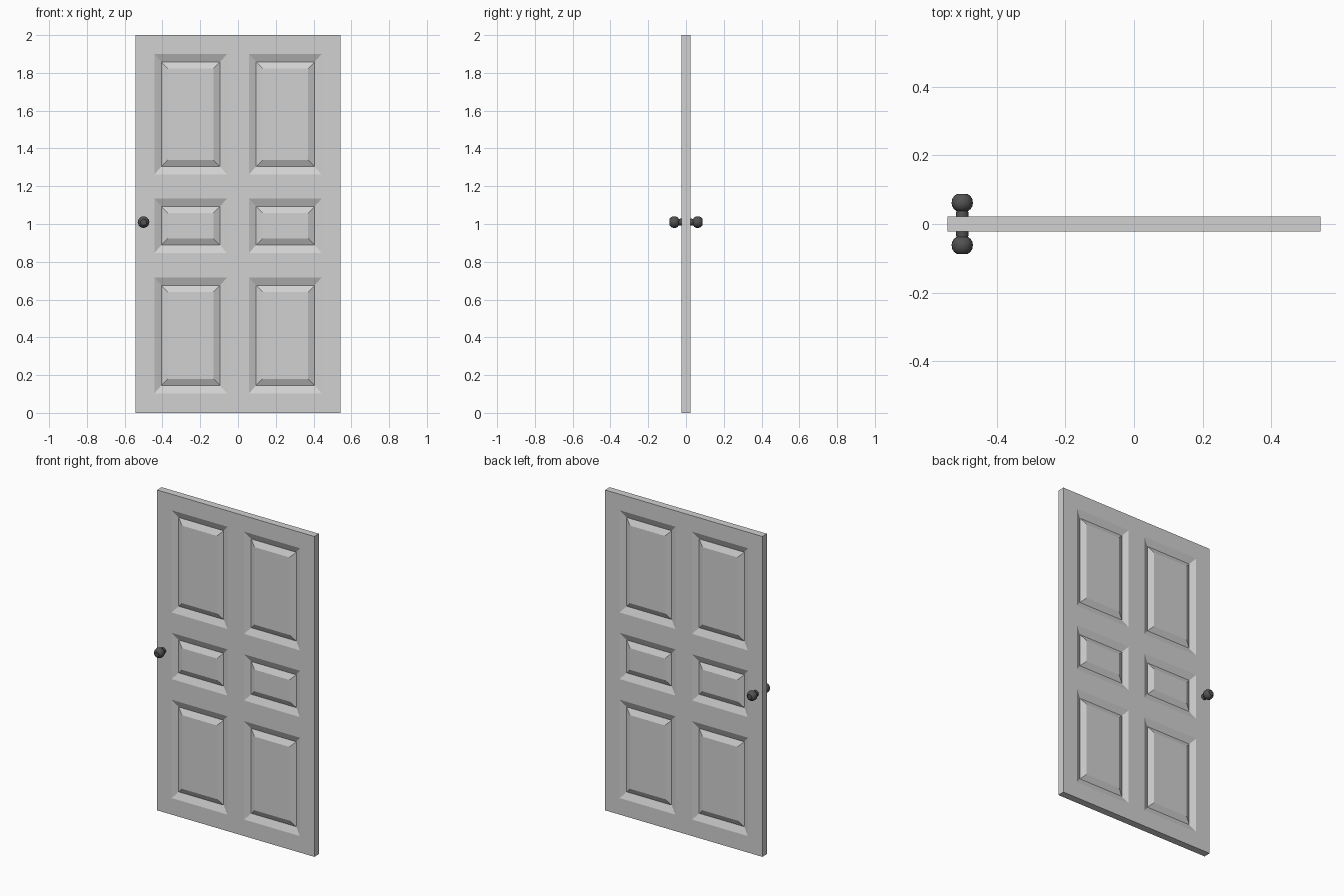
import bpy, bmesh, math
from mathutils import Matrix

if "Cube" in bpy.data.objects:
    bpy.data.objects.remove(bpy.data.objects["Cube"])


def material(name, v):
    m = bpy.data.materials.new(name)
    m.diffuse_color = (v, v, v, 1)
    m.use_nodes = True
    m.node_tree.nodes["Principled BSDF"].inputs["Base Color"].default_value = m.diffuse_color
    return m


def finish(bm, name, mat):
    bmesh.ops.recalc_face_normals(bm, faces=bm.faces[:])
    me = bpy.data.meshes.new(name)
    bm.to_mesh(me)
    bm.free()
    me.materials.append(mat)
    ob = bpy.data.objects.new(name, me)
    bpy.context.collection.objects.link(ob)
    return ob


door_grey = material("light grey", 0.64)
knob_grey = material("dark grey", 0.085)

# Door slab: stiles, rails and six raised panels on both faces
HALF = 0.0225
DEPTH = 0.0175
XS = [-0.543, -0.443, -0.058, 0.058, 0.443, 0.543]
ZS = [0, 0.103, 0.717, 0.846, 1.135, 1.262, 1.9, 2]
# panel rings: inset in x, inset in z, depth below the face
RINGS = [(0, 0, 0), (0.037, 0.042, DEPTH), (0.072, 0.077, 0)]

bm = bmesh.new()
for side in (-1, 1):
    def rect(x0, x1, z0, z1, ring):
        ix, iz, d = ring
        y = side * (HALF - d)
        return [bm.verts.new((x, y, z)) for x, z in
                ((x0 + ix, z0 + iz), (x1 - ix, z0 + iz),
                 (x1 - ix, z1 - iz), (x0 + ix, z1 - iz))]

    for i in range(len(XS) - 1):
        for j in range(len(ZS) - 1):
            cell = (XS[i], XS[i + 1], ZS[j], ZS[j + 1])
            if i % 2 and j % 2:
                loops = [rect(*cell, r) for r in RINGS]
                for a, b in zip(loops, loops[1:]):
                    for k in range(4):
                        n = (k + 1) % 4
                        bm.faces.new((a[k], a[n], b[n], b[k]))
                bm.faces.new(loops[-1])
            else:
                bm.faces.new(rect(*cell, RINGS[0]))
bmesh.ops.remove_doubles(bm, verts=bm.verts[:], dist=1e-5)
# slab edges joining front and back
bmesh.ops.bridge_loops(bm, edges=[e for e in bm.edges if e.is_boundary])
finish(bm, "door_panel", door_grey)

# Knobs: lathed profile (radius, distance from door centre), one per side
PROFILE = [(0.019, 0.015), (0.018, 0.03), (0.017, 0.038), (0.025, 0.044),
           (0.030, 0.053), (0.031, 0.062), (0.029, 0.073), (0.024, 0.081),
           (0.016, 0.0875)]
SEG = 12
for name, side in (("front_knob", -1), ("back_knob", 1)):
    bm = bmesh.new()
    rings = []
    for r, y in PROFILE:
        rings.append([bm.verts.new((-0.5 + r * math.cos(2 * math.pi * k / SEG),
                                    side * y,
                                    1.01 + r * math.sin(2 * math.pi * k / SEG)))
                      for k in range(SEG)])
    for a, b in zip(rings, rings[1:]):
        for k in range(SEG):
            n = (k + 1) % SEG
            bm.faces.new((a[k], a[n], b[n], b[k]))
    bm.faces.new(rings[0])
    bm.faces.new(rings[-1])
    ob = finish(bm, name, knob_grey)
    bpy.context.view_layer.objects.active = ob
    bpy.ops.object.select_all(action='DESELECT')
    ob.select_set(True)
    bpy.ops.object.shade_smooth_by_angle(angle=math.radians(40))
